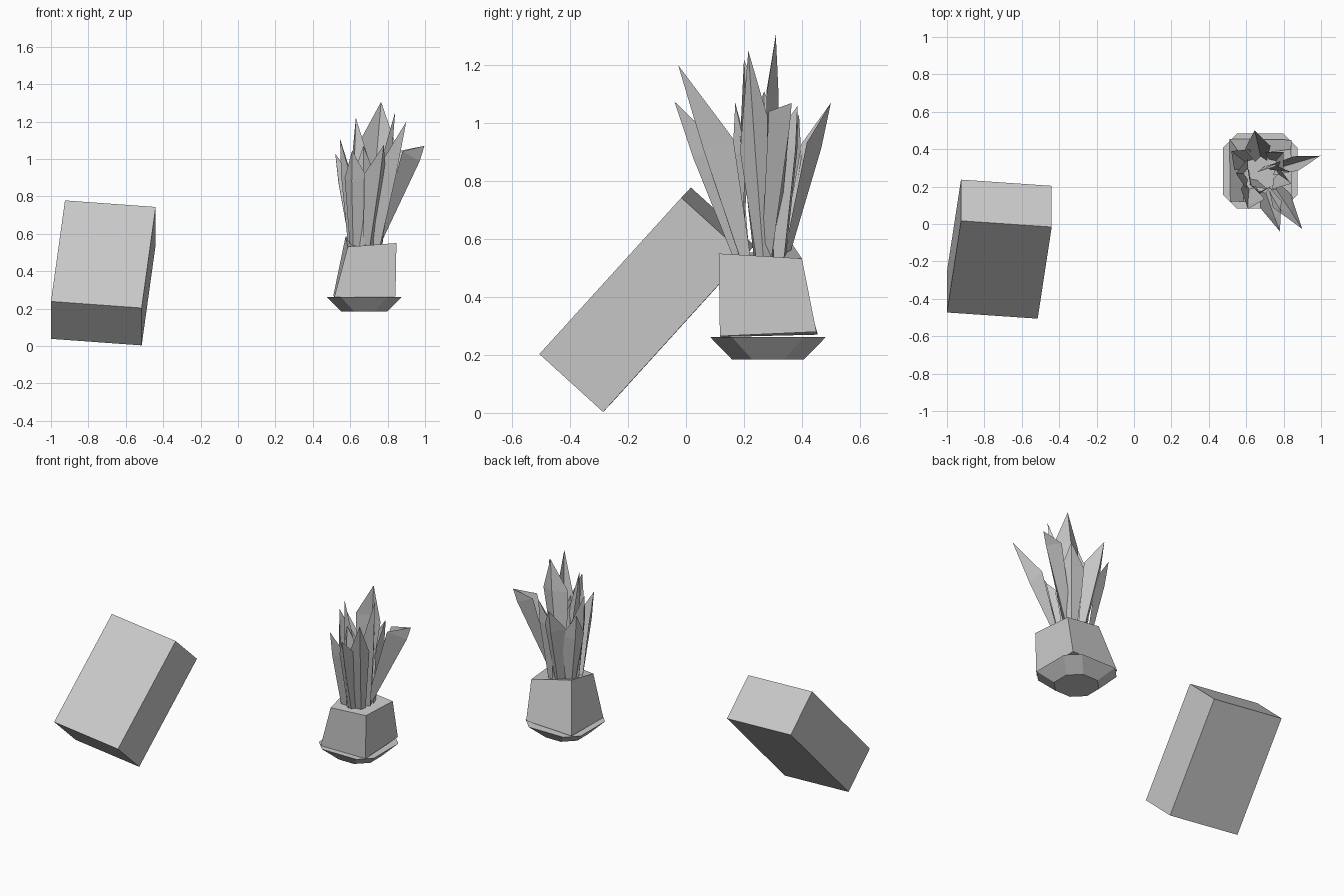
import bpy, bmesh
from mathutils import Vector as V

if "Cube" in bpy.data.objects:
    bpy.data.objects.remove(bpy.data.objects["Cube"])


def finish(name, bm):
    bmesh.ops.recalc_face_normals(bm, faces=bm.faces)
    me = bpy.data.meshes.new(name)
    bm.to_mesh(me)
    bm.free()
    ob = bpy.data.objects.new(name, me)
    bpy.context.collection.objects.link(ob)
    return ob


def loft(name, rings):
    """Join equal-length rings of points into a closed solid."""
    bm = bmesh.new()
    vs = [[bm.verts.new(p) for p in r] for r in rings]
    n = len(rings[0])
    for a, b in zip(vs, vs[1:]):
        for i in range(n):
            j = (i + 1) % n
            bm.faces.new((a[i], a[j], b[j], b[i]))
    bm.faces.new(vs[0])
    bm.faces.new(vs[-1])
    return finish(name, bm)


def octagon(cx, cy, r, s, z):
    """Chamfered square: half size r, half flat side s."""
    return [(cx + x, cy + y, z) for x, y in
            ((r, -s), (r, s), (s, r), (-s, r), (-r, s), (-r, -s), (-s, -r), (s, -r))]


# Tilted block
corner = V((-1.0, -0.473, 0.238))
u, v, w = V((0.485, -0.033, -0.035)), V((0.075, 0.49, 0.54)), V((0, 0.22, -0.20))
base = [corner, corner + u, corner + u + v, corner + v]
loft("tilted_block", [base, [p + w for p in base]])

# Saucer: small octagonal foot flaring to a chamfered rim
cx, cy = 0.675, 0.283
loft("saucer", [octagon(cx, cy, 0.125, 0.055, 0.185),
                octagon(cx, cy, 0.20, 0.125, 0.262)])

# Lopsided pot
loft("pot", [
    [(0.515, 0.12, 0.262), (0.842, 0.117, 0.265), (0.842, 0.45, 0.28), (0.51, 0.455, 0.27)],
    [(0.587, 0.12, 0.53), (0.847, 0.113, 0.55), (0.84, 0.40, 0.533), (0.575, 0.365, 0.585)]])

# Leaves: base, tip, half width, shoulder height fraction, fold depth
leaves = [
    ((0.74, 0.29), (0.997, 0.365, 1.07), 0.04, 0.86, 0.11),
    ((0.75, 0.20), (0.90, -0.027, 1.20), 0.06, 0.58, 0.08),
    ((0.70, 0.18), (0.78, -0.04, 1.075), 0.06, 0.66, 0.08),
    ((0.68, 0.34), (0.645, 0.50, 1.07), 0.07, 0.72, 0.05),
    ((0.70, 0.30), (0.765, 0.31, 1.305), 0.09, 0.74, 0.03),
    ((0.76, 0.27), (0.84, 0.215, 1.25), 0.065, 0.52, 0.05),
    ((0.63, 0.25), (0.63, 0.20, 1.22), 0.08, 0.62, 0.04),
    ((0.61, 0.32), (0.52, 0.39, 1.03), 0.07, 0.68, 0.04),
    ((0.60, 0.27), (0.545, 0.27, 1.11), 0.08, 0.66, 0.04),
    ((0.62, 0.20), (0.61, 0.08, 1.045), 0.07, 0.69, 0.05),
    ((0.75, 0.33), (0.80, 0.385, 1.06), 0.07, 0.72, 0.05),
    ((0.68, 0.18), (0.67, 0.17, 1.07), 0.065, 0.68, 0.04),
]
facing = {4: V((0, 1, 0))}      # the tallest leaf faces straight back
heart = V((0.68, 0.265, 0))
for i, (b, tip, hw, f, depth) in enumerate(leaves):
    b, tip = V((b[0], b[1], 0.52)), V(tip)
    mid = b.lerp(tip, f)
    out = facing.get(i, V((mid.x - heart.x, mid.y - heart.y, 0)).normalized())
    axis = (tip - b).normalized()
    side = axis.cross(out).normalized()
    front = side.cross(axis).normalized()
    bm = bmesh.new()
    bl, bc, br = [bm.verts.new(b + side * 0.028 * s + front * d)
                  for s, d in ((-1, -0.01), (0, 0.01), (1, -0.01))]
    ml, mc, mr = [bm.verts.new(mid + side * hw * s + front * d)
                  for s, d in ((-1, -depth), (0, 0.012), (1, -depth))]
    t = bm.verts.new(tip)
    for face in ((bl, bc, mc, ml), (bc, br, mr, mc), (ml, mc, t), (mc, mr, t)):
        bm.faces.new(face)
    finish(f"leaf_{i + 1}", bm)
